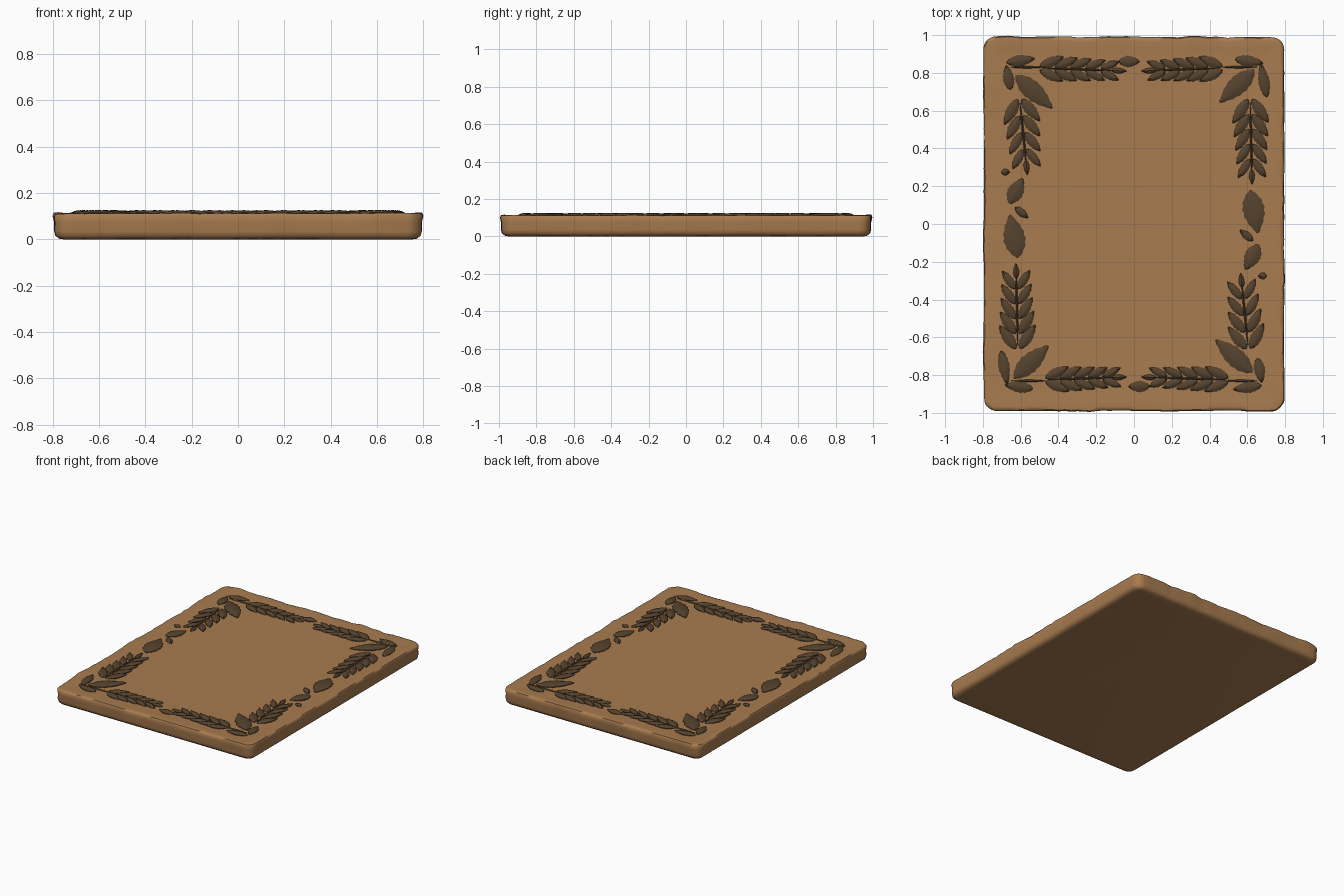
import bpy, bmesh, math
from mathutils import Vector, noise

if "Cube" in bpy.data.objects:
    bpy.data.objects.remove(bpy.data.objects["Cube"])


def material(name, rgb):
    m = bpy.data.materials.new(name)
    m.diffuse_color = (*rgb, 1)
    m.use_nodes = True
    m.node_tree.nodes["Principled BSDF"].inputs["Base Color"].default_value = m.diffuse_color
    return m


TAN = material("tan clay", (0.392, 0.200, 0.079))
DARK = material("dark brown", (0.092, 0.055, 0.027))
TOP = 0.110


def finish(bm, name, mat, angle):
    bmesh.ops.recalc_face_normals(bm, faces=bm.faces[:])
    me = bpy.data.meshes.new(name)
    bm.to_mesh(me)
    bm.free()
    me.materials.append(mat)
    ob = bpy.data.objects.new(name, me)
    bpy.context.collection.objects.link(ob)
    bpy.ops.object.select_all(action='DESELECT')
    ob.select_set(True)
    bpy.context.view_layer.objects.active = ob
    bpy.ops.object.shade_smooth_by_angle(angle=math.radians(angle))


def rounded_rect(hx, hy, r, side=44, arc=7):
    """Outline points with the same count for any size."""
    pts = []
    corners = [(1, 1, 0), (-1, 1, 90), (-1, -1, 180), (1, -1, 270)]
    for i, (sx, sy, a0) in enumerate(corners):
        c = Vector((sx * (hx - r), sy * (hy - r)))
        arc_pts = [c + r * Vector((math.cos(a), math.sin(a)))
                   for a in (math.radians(a0 + 90 * k / arc) for k in range(arc + 1))]
        nx, ny, na = corners[(i + 1) % 4]
        n = Vector((nx * (hx - r), ny * (hy - r)))
        na = math.radians(na)
        nxt = n + r * Vector((math.cos(na), math.sin(na)))
        pts += arc_pts
        pts += [arc_pts[-1].lerp(nxt, k / side) for k in range(1, side)]
    return pts


# Slab: stacked rounded outlines, worn most along the upper rim
# (inset, height, sideways wear, height wear)
profile = [(0.045, 0.0, 0, 0), (0.022, 0.004, .003, .002), (0.008, 0.015, .004, .002),
           (0.003, 0.035, .004, 0), (0.003, 0.075, .004, 0), (-0.001, 0.100, .008, .002),
           (0.006, 0.112, .010, .005), (0.022, 0.114, .006, .004),
           (0.06, 0.111, 0, .002), (0.12, TOP, 0, 0)]
bm = bmesh.new()
rings = []
for inset, z, wear, zwear in profile:
    ring = []
    for p in rounded_rect(0.795 - inset, 0.990 - inset, max(0.065 - inset, 0.006)):
        n = noise.noise(Vector((p.x * 5, p.y * 5, z * 8)))
        n += 0.6 * noise.noise(Vector((p.x * 19, p.y * 19, 3)))
        d = p.normalized() * wear * n
        ring.append(bm.verts.new((p.x + d.x, p.y + d.y, max(0, z + zwear * n))))
    rings.append(ring)
for a, b in zip(rings, rings[1:]):
    for i in range(len(a)):
        j = (i + 1) % len(a)
        bm.faces.new((a[i], a[j], b[j], b[i]))
bm.faces.new(rings[0])
bm.faces.new(rings[-1])
finish(bm, "slab", TAN, 50)


# Leaf: domed blade with a midrib and slightly notched edge, added in both
# half-turn positions because the border repeats after 180 degrees
def leaf(bm, x, y, length, width, angle, height=0.016, steps=12):
    a = math.radians(angle)
    u = Vector((math.cos(a), math.sin(a)))
    v = Vector((-u.y, u.x))
    for turn in (1, -1):
        rows = []
        for k in range(steps + 1):
            t = k / steps
            w = width / 2 * max(0.06, math.sin(math.pi * t ** 0.85) ** 0.8)
            w *= 1.06 if k % 2 else 0.94
            c = Vector((x, y)) + u * (t - 0.5) * length
            lift = height * (0.55 + 0.45 * math.sin(math.pi * t))
            row = []
            for s, h in ((-1, -0.006), (-1, lift * .35), (-.5, lift * .8), (0, lift),
                         (.5, lift * .8), (1, lift * .35), (1, -0.006)):
                p = (c + v * w * s) * turn
                row.append(bm.verts.new((p.x, p.y, TOP + h)))
            rows.append(row)
        for r, q in zip(rows, rows[1:]):
            for i in range(6):
                bm.faces.new((r[i], r[i + 1], q[i + 1], q[i]))
        bm.faces.new(rows[0])
        bm.faces.new(rows[-1][::-1])


# Sprig: leaf pairs opening away from the corner, shrinking to the tip
def sprig(bm, start, end, spread, size, pairs=5):
    s, e = Vector(start), Vector(end)
    d = e - s
    ang = math.degrees(math.atan2(d.y, d.x))
    mid = (s + e) / 2
    leaf(bm, mid.x, mid.y, d.length * 0.92, 0.012, ang, 0.008)
    for k in range(pairs):
        f = k / pairs
        ln = size * (1 - 0.28 * f)
        base = s + d * f * 0.88
        for side in (1, -1):
            a = math.radians(ang + side * spread)
            c = base + Vector((math.cos(a), math.sin(a))) * ln * 0.54
            leaf(bm, c.x, c.y, ln, ln * 0.40, math.degrees(a) - side * 6)
    tip = e - d.normalized() * 0.04
    leaf(bm, tip.x, tip.y, 0.08, 0.03, ang)


bm = bmesh.new()
sprig(bm, (-0.50, 0.825), (-0.04, 0.81), 30, 0.135)
sprig(bm, (0.47, 0.825), (0.04, 0.81), 30, 0.135)
sprig(bm, (-0.605, 0.66), (-0.565, 0.26), 40, 0.15, 4)
sprig(bm, (-0.615, -0.66), (-0.625, -0.21), 40, 0.15)
finish(bm, "border_sprigs", DARK, 40)

bm = bmesh.new()
# corner leaves and joining stems
for x, y, ln, w, a in [(-0.60, 0.865, .15, .06, 8), (-0.665, 0.775, .13, .06, 100),
                       (-0.53, 0.70, .26, .10, -42),
                       (0.61, 0.862, .15, .06, -8), (0.687, 0.76, .18, .06, 100),
                       (0.545, 0.73, .25, .10, 223),
                       # middle leaves of the top and left sides
                       (-0.025, 0.86, .11, .06, 0), (-0.625, 0.175, .15, .085, 62),
                       (-0.595, 0.06, .09, .04, -40), (-0.635, -0.065, .23, .115, 100),
                       (-0.68, 0.275, .045, .035, 0)]:
    leaf(bm, x, y, ln, w, a)
for x in (-0.56, 0.56):
    leaf(bm, x, 0.83, 0.18, 0.012, 0, 0.008)
finish(bm, "corner_and_middle_leaves", DARK, 40)
